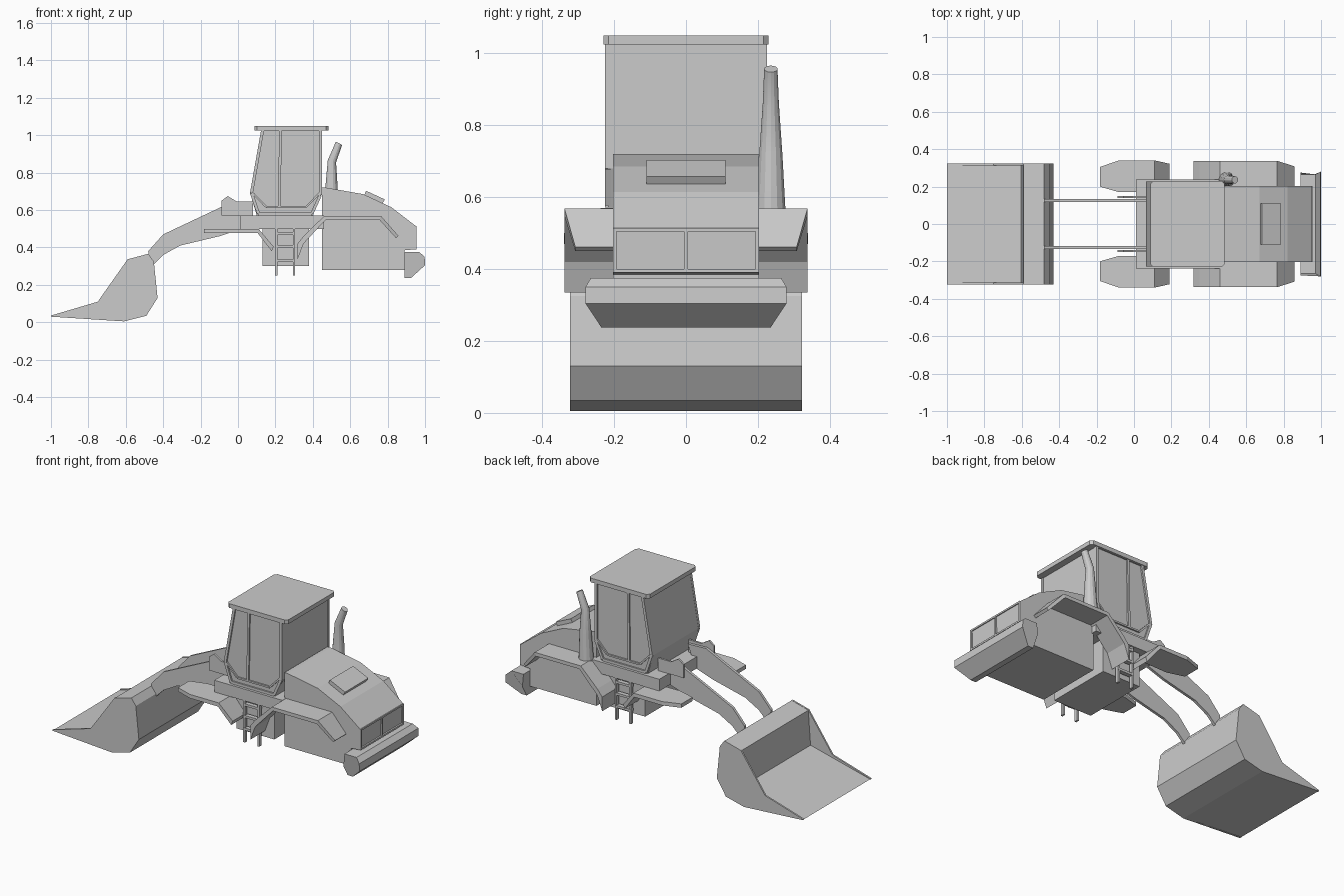
import bpy, bmesh, math
from mathutils import Vector

if "Cube" in bpy.data.objects:
    bpy.data.objects.remove(bpy.data.objects["Cube"])

grey = bpy.data.materials.new("light_grey")
grey.diffuse_color = (0.6, 0.6, 0.6, 1)
grey.use_nodes = True
grey.node_tree.nodes["Principled BSDF"].inputs["Base Color"].default_value = grey.diffuse_color


def finish(name, bm):
    bmesh.ops.recalc_face_normals(bm, faces=bm.faces)
    me = bpy.data.meshes.new(name)
    bm.to_mesh(me)
    bm.free()
    me.materials.append(grey)
    ob = bpy.data.objects.new(name, me)
    bpy.context.collection.objects.link(ob)
    return ob


def loft(name, rings):
    """Join matching rings of points and close both ends."""
    bm = bmesh.new()
    vs = [[bm.verts.new(p) for p in r] for r in rings]
    n = len(rings[0])
    for a, b in zip(vs, vs[1:]):
        for i in range(n):
            j = (i + 1) % n
            bm.faces.new((a[i], a[j], b[j], b[i]))
    bm.faces.new(vs[0])
    bm.faces.new(vs[-1])
    return finish(name, bm)


def side(name, prof, y0, y1):
    """Extrude an x-z profile along y."""
    return loft(name, [[(x, y, z) for x, z in prof] for y in (y0, y1)])


def box(name, x0, x1, y0, y1, z0, z1):
    return side(name, [(x0, z0), (x1, z0), (x1, z1), (x0, z1)], y0, y1)


def bar(name, a, b, w, y0, y1):
    """Flat strip between two x-z points."""
    a, b = Vector(a), Vector(b)
    d = (b - a).normalized() * w / 2
    n = Vector((-d.y, d.x))
    return side(name, [a + n, b + n, b - n, a - n], y0, y1)


# Bucket: solid shell with sloping floor, plus two cheek plates
side("bucket_shell", [(-1, .032), (-.605, .13), (-.59, .335), (-.48, .365), (-.45, .325),
                      (-.43, .13), (-.49, .035), (-.61, .005)], -.315, .315)
cheek = [(-1, .036), (-.75, .11), (-.59, .337), (-.48, .366), (-.45, .325),
         (-.43, .13), (-.49, .035), (-.61, .005), (-1, .03)]
for s in (-1, 1):
    side("bucket_cheek", cheek, s * .313, s * .323)

# Rear body with hood slope
hood = [(.45, .28), (.89, .28), (.89, .385), (.945, .39), (.95, .515),
        (.82, .615), (.67, .685), (.47, .72), (.45, .72)]
side("engine_body", hood, -.203, .203)
# Hood hatch, lying along the slope
side("hood_hatch", [(.67, .67), (.685, .703), (.785, .657), (.77, .63)], -.11, .11)
# Rear grille frame
for y in (-.198, 0, .198):
    box("grille_post", .94, .955, y - .005, y + .005, .39, .515)
for z in (.395, .51):
    box("grille_rail", .94, .955, -.203, .203, z - .005, z + .005)

# Rear bumper with tapered ends
bump = [(.89, .375, .265), (.97, .375, .265), (.998, .35, .28), (1, .305, .28),
        (.925, .237, .235), (.89, .237, .235), (.89, .305, .275)]
loft("rear_bumper", [[(x, s * w, z) for x, z, w in bump] for s in (-1, 1)])

# Centre chassis and deck
box("centre_chassis", .13, .38, -.2, .2, .3, .51)
box("deck", .01, .46, -.238, .238, .5, .57)

# Cab
cab = [(.125, 1.03), (.445, 1.03), (.445, .68), (.4, .572), (.1, .572), (.065, .69)]
side("cab", cab, -.217, .217)
roof = box("cab_roof", .087, .485, -.23, .23, 1.025, 1.05)
bm = bmesh.new()
bm.from_mesh(roof.data)
posts = [e for e in bm.edges if abs(e.verts[0].co.z - e.verts[1].co.z) > .01]
bmesh.ops.bevel(bm, geom=posts, offset=.015, segments=1, affect='EDGES')
bm.to_mesh(roof.data)
bm.free()

for s in (-1, 1):
    # Cab door and window frames
    y0, y1 = s * .21, s * .226
    ring = [(.132, 1.03), (.44, 1.03), (.44, .68), (.395, .58), (.11, .58), (.072, .69)]
    for a, b in zip(ring, ring[1:] + ring[:1]):
        bar("cab_frame", a, b, .016, y0, y1)
    bar("door_post", (.227, 1.03), (.221, .62), .014, y0, y1)
    bar("door_sill", (.08, .69), (.15, .617), .01, y0, y1)
    bar("door_sill", (.15, .617), (.365, .617), .01, y0, y1)
    bar("door_sill", (.365, .617), (.435, .69), .01, y0, y1)

    # Lift arm and its mounting bracket
    side("lift_arm", [(-.47, .29), (-.40, .36), (-.31, .41), (-.1, .46), (.02, .5), (.07, .63),
                      (-.05, .635), (-.22, .555), (-.40, .47), (-.48, .38)], s * .117, s * .133)
    side("arm_bracket", [(-.088, .57), (-.088, .65), (-.055, .675), (-.005, .645),
                         (.08, .645), (.08, .57)], s * .138, s * .15)

    # Front fender: sections along x of inner y, outer y, top z, bottom z
    def fender(name, secs):
        loft(name, [[(x, s * i, zt), (x, s * o, zt), (xb, s * o, zb), (xb, s * i, zb)]
                    for x, zt, xb, zb, i, o in secs])
    fender("front_fender", [(-.183, .5, -.183, .477, .2, .305), (-.08, .5, -.08, .477, .17, .34),
                            (.11, .5, .105, .477, .175, .34), (.19, .405, .18, .38, .19, .322)])
    # Rear fender arches over the wheel space
    fender("rear_fender", [(.318, .42, .318, .335, .2, .338), (.35, .46, .35, .42, .2, .338),
                           (.46, .568, .468, .547, .2, .338), (.765, .568, .757, .547, .2, .338),
                           (.858, .462, .845, .45, .2, .308)])

    # Ladder
    for x in (.205, .3):
        box("ladder_rail", x - .006, x + .006, s * .215, s * .235, .25, .51)
    for z in (.33, .405, .475):
        box("ladder_rung", .2, .305, s * .21, s * .236, z - .007, z + .007)

# Exhaust stack: tapered pipe with a bent tip
path = [(.495, .56, .042, 0), (.5, .72, .033, 0), (.502, .86, .023, .25), (.54, .957, .019, .5)]
rings = []
for cx, cz, r, tilt in path:
    ring = []
    for k in range(14):
        a = k * math.tau / 14
        u = r * math.cos(a)
        ring.append((cx + u * math.cos(tilt), .236 + r * math.sin(a), cz - u * math.sin(tilt)))
    rings.append(ring)
pipe = loft("exhaust_stack", rings)
for p in pipe.data.polygons:
    p.use_smooth = len(p.vertices) == 4
pipe.data.set_sharp_from_angle(angle=math.radians(25))
